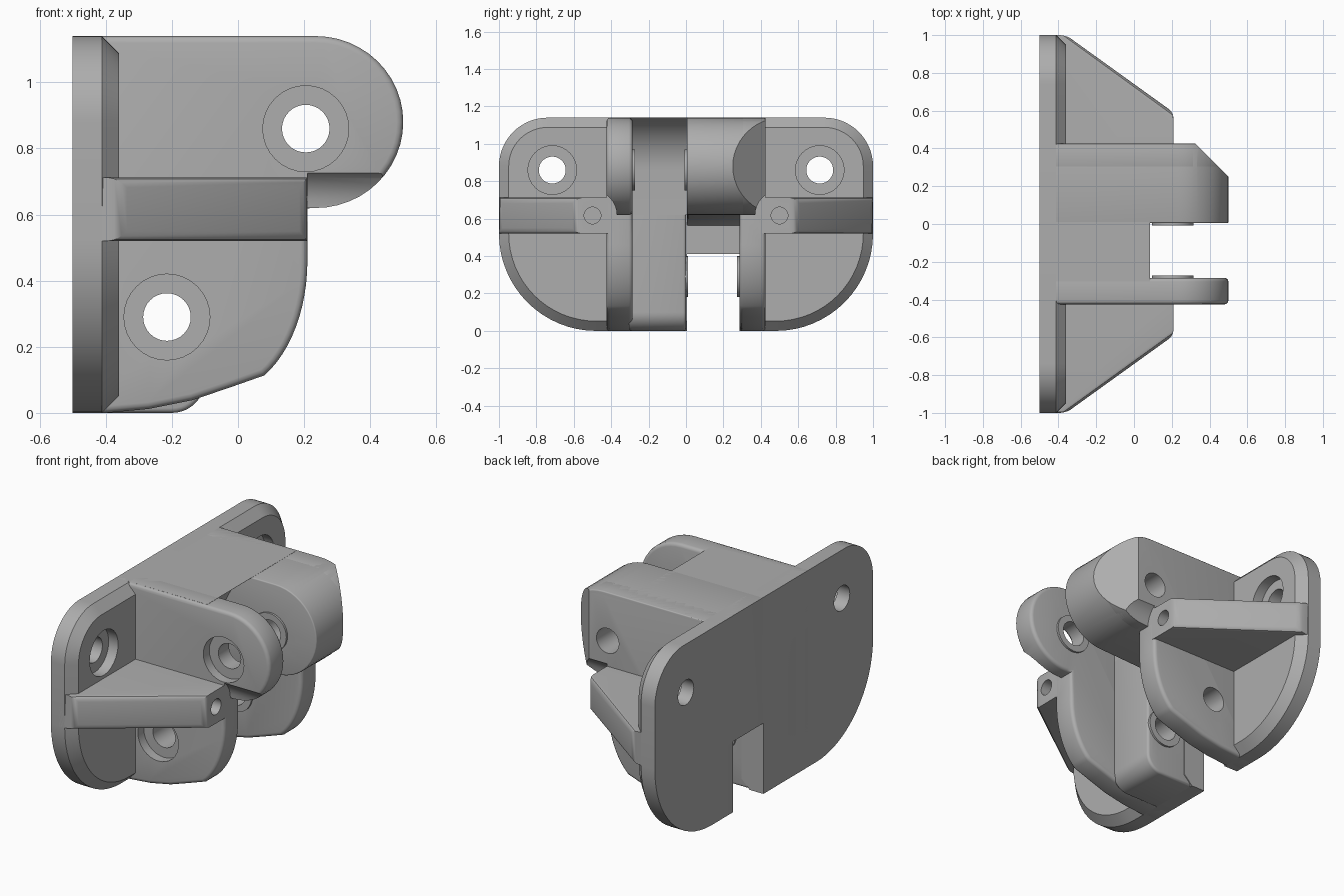
import bpy, bmesh
from math import sin, cos, radians
from mathutils import Matrix, Vector

if "Cube" in bpy.data.objects:
    bpy.data.objects.remove(bpy.data.objects["Cube"])

grey = bpy.data.materials.new("plain grey")
grey.use_nodes = True
grey.diffuse_color = (0.42, 0.42, 0.42, 1)
grey.node_tree.nodes["Principled BSDF"].inputs["Base Color"].default_value = (0.42, 0.42, 0.42, 1)

UPPER = (0.205, 0.86)    # pivot centres in x, z
LOWER = (-0.215, 0.29)
TOP = 1.14


def arc(cx, cy, rx, ry, start, end, steps=16):
    span = [radians(start + (end - start) * i / steps) for i in range(steps + 1)]
    return [(cx + rx * cos(a), cy + ry * sin(a)) for a in span]


def prism(name, outline, axis, low, high, bevel=0.0, segments=3, choose=None):
    """Extrude a flat outline along an axis and bevel the chosen rim edges."""
    def place(p, t):
        return {"x": (t, p[0], p[1]), "y": (p[0], t, p[1]), "z": (p[0], p[1], t)}[axis]
    bm = bmesh.new()
    face = bm.faces.new([bm.verts.new(place(p, low)) for p in outline])
    grown = bmesh.ops.extrude_face_region(bm, geom=[face])["geom"]
    shift = Vector(place((0, 0), high - low))
    bmesh.ops.translate(bm, vec=shift, verts=[v for v in grown if isinstance(v, bmesh.types.BMVert)])
    bmesh.ops.recalc_face_normals(bm, faces=bm.faces)
    if bevel:
        k = "xyz".index(axis)
        rim = [e for e in bm.edges if abs(e.verts[0].co[k] - e.verts[1].co[k]) < 1e-5]
        if choose:
            rim = [e for e in bm.edges if choose(e)]
        bmesh.ops.bevel(bm, geom=rim, offset=bevel, segments=segments,
                        profile=0.5, affect="EDGES", clamp_overlap=True)
    mesh = bpy.data.meshes.new(name)
    bm.to_mesh(mesh)
    bm.free()
    obj = bpy.data.objects.new(name, mesh)
    bpy.context.collection.objects.link(obj)
    mesh.materials.append(grey)
    return obj


def disc(name, axis, centre, radius, low, high):
    return prism(name, arc(*centre, radius, radius, 0, 348.75, 31), axis, low, high)


def box(name, x0, x1, y0, y1, z0, z1):
    return prism(name, [(x0, y0), (x1, y0), (x1, y1), (x0, y1)], "z", z0, z1)


cutters = []


def cutter(obj):
    obj.hide_render = True
    cutters.append(obj)
    return obj


# Cutters: pivot bores, counterbores, pin clearances, corner chamfer, slot
bores = [cutter(disc("pivot_bore", "y", c, 0.072, -0.6, 0.6)) for c in (UPPER, LOWER)]
sinks = [cutter(disc("pivot_counterbore", "y", c, 0.13, -0.6, -0.37)) for c in (UPPER, LOWER)]
clear = {s: cutter(disc("pin_clearance", "x", (s * 0.5, 0.62), 0.13, 0.21, 0.7)) for s in (-1, 1)}
corner = cutter(prism("corner_cutter", [(0.25, 0.5), (0.6, 0.15), (0.8, 0.5), (0.6, 0.8)], "z", 0.5, 1.3))
slot = cutter(box("slot_cutter", -0.7, 0.7, 0.005, 0.285, -0.2, 0.41))


def cut(obj, tools):
    bpy.context.view_layer.objects.active = obj
    for tool in tools:
        mod = obj.modifiers.new("cut", "BOOLEAN")
        mod.operation = "DIFFERENCE"
        mod.solver = "EXACT"
        mod.object = tool
        bpy.ops.object.modifier_apply(modifier=mod.name)


parts = []

# Mounting plate with rounded corners, chamfered front rim, slot and bolt holes
half = arc(0.48, 0.52, 0.52, 0.52, -90, 0) + arc(0.74, TOP - 0.26, 0.26, 0.26, 0, 90)
outline = half + [(-y, z) for y, z in reversed(half)]
plate = prism("mounting_plate", outline, "x", -0.5, -0.36, 0.052, 1,
              lambda e: all(v.co.x > -0.37 for v in e.verts))
bolts = []
for s in (-1, 1):
    bolts.append(cutter(disc("bolt_bore", "x", (s * 0.715, 0.86), 0.072, -0.7, 0)))
    bolts.append(cutter(disc("bolt_counterbore", "x", (s * 0.715, 0.86), 0.13, -0.42, 0)))
cut(plate, [slot] + bolts)
parts.append(plate)

# Cheeks: rounded lobe above, swept curve below
round_end = arc(0.235, 0.88, 0.265, 0.26, 90, -90, 24)
sweep = arc(-0.05, 0.46, 0.26, 0.40, 0, -60, 12)
cheek = ([(-0.5, TOP)] + round_end + [(0.21, 0.62)] + sweep
         + [(-0.03, 0.075), (-0.14, 0.038), (-0.27, 0.012), (-0.4, 0), (-0.5, 0)])
for name, s, tools in (("right_cheek", -1, bores + sinks), ("left_cheek", 1, bores + [corner])):
    low, high = sorted((s * 0.285, s * 0.425))
    obj = prism(name, cheek, "y", low, high, 0.02)
    cut(obj, tools + [clear[s]])
    parts.append(obj)

# Upper knuckle block, hollowed underneath around the lower pivot
block_shape = ([(-0.5, TOP)] + round_end + arc(*LOWER, 0.31, 0.31, 90, 157, 12))
block = prism("knuckle_block", block_shape, "y", 0.005, 0.425, 0.02)
cut(block, bores + [corner, clear[1]])
parts.append(block)

# Core bridging the cheeks, hollowed around the upper pivot
hollow = arc(*UPPER, 0.305, 0.305, 180, 113, 12)
parts.append(prism("core", [(-0.5, 0.62), (-0.1, 0.62)] + hollow + [(0.086, TOP), (-0.5, TOP)],
                   "y", -0.405, 0.405))

# Lower knuckle slab
slab_shape = [(-0.5, 0)] + arc(-0.2, 0.1, 0.1, 0.1, -90, 0, 10) + [(-0.1, 0.8), (-0.5, 0.8)]
slab = prism("knuckle_slab", slab_shape, "y", -0.305, 0.0, 0.015)
cut(slab, bores)
parts.append(slab)

# Tapered ribs with a blind pin hole
for name, s in (("right_rib", -1), ("left_rib", 1)):
    shape = [(-0.45, 0.35), (0.21, 0.35), (0.21, 0.59), (-0.36, 1.0), (-0.45, 1.0)]
    rib = prism(name, [(x, s * y) for x, y in shape], "z", 0.52, 0.712, 0.03, 3,
                lambda e: all(v.co.x > -0.4 and abs(v.co.y) > 0.5 for v in e.verts))
    pin = cutter(disc("pin_bore", "x", (s * 0.5, 0.617), 0.045, -0.05, 0.4))
    cut(rib, [pin])
    parts.append(rib)

# Thin thrust washers standing proud on the facing sides of the pivots
for name, c, low, high in (("upper_outer_washer", UPPER, -0.29, -0.273),
                           ("upper_inner_washer", UPPER, -0.007, 0.01),
                           ("lower_inner_washer", LOWER, -0.005, 0.012),
                           ("lower_outer_washer", LOWER, 0.273, 0.29)):
    washer = disc(name, "y", c, 0.11, low, high)
    cut(washer, bores)
    parts.append(washer)

# Remove cutters and smooth the rounded surfaces
for obj in cutters:
    bpy.data.objects.remove(obj)
bpy.ops.object.select_all(action="DESELECT")
for obj in parts:
    obj.select_set(True)
bpy.context.view_layer.objects.active = plate
bpy.ops.object.shade_smooth_by_angle(angle=radians(32))
